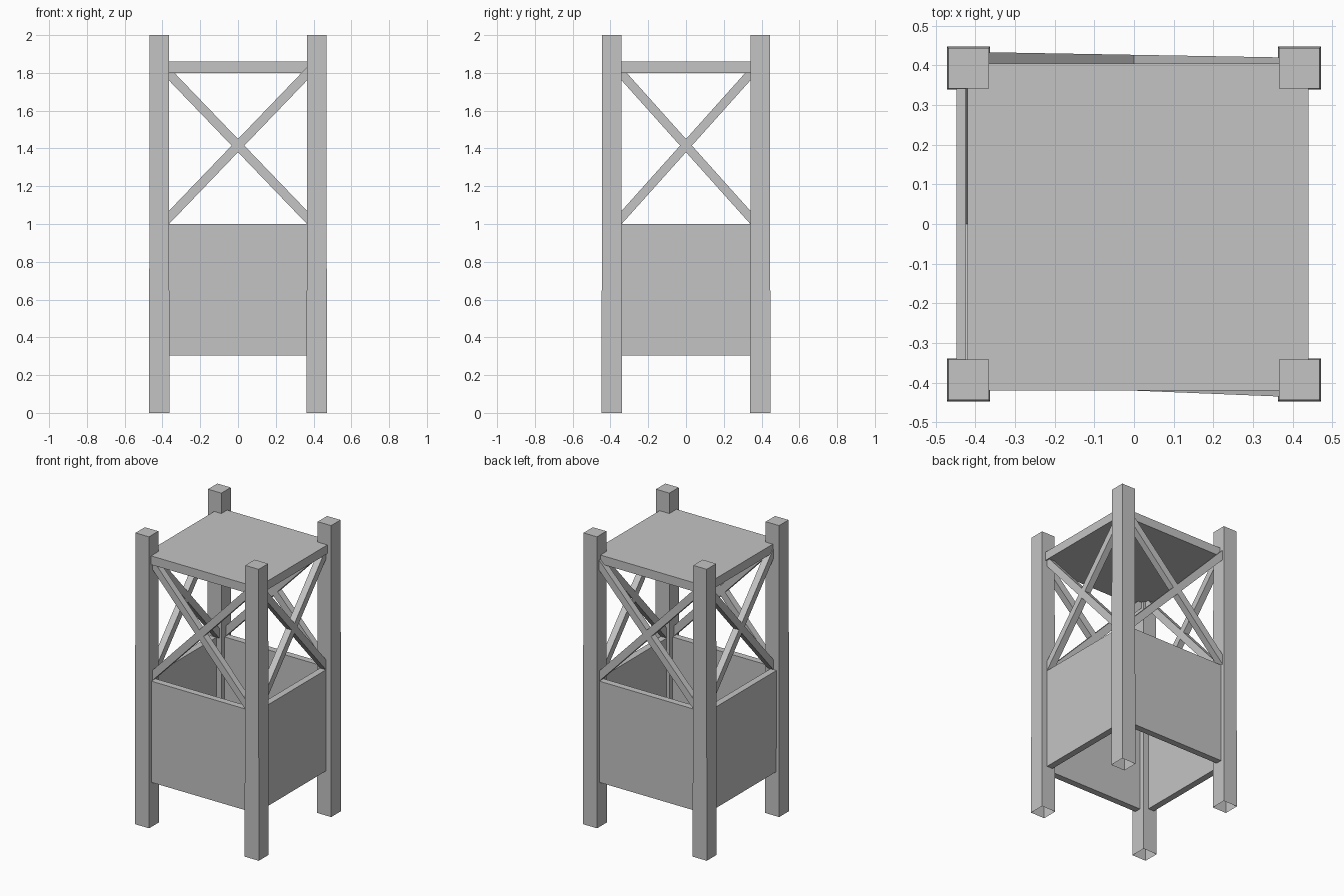
import bpy, bmesh, math
from mathutils import Vector

cube = bpy.data.objects.get("Cube")
if cube:
    bpy.data.objects.remove(cube, do_unlink=True)

grey = bpy.data.materials.new("plain_grey")
grey.use_nodes = True
COLOR = (0.55, 0.55, 0.55, 1)
grey.diffuse_color = COLOR
grey.node_tree.nodes["Principled BSDF"].inputs["Base Color"].default_value = COLOR


def hexahedron(name, lower, upper, open_bottom=False):
    """Solid between two matching four-point loops."""
    bm = bmesh.new()
    a = [bm.verts.new(p) for p in lower]
    b = [bm.verts.new(p) for p in upper]
    bm.faces.new(b)
    bottom = bm.faces.new(a[::-1])
    for i in range(4):
        j = (i + 1) % 4
        bm.faces.new((a[i], a[j], b[j], b[i]))
    bmesh.ops.recalc_face_normals(bm, faces=bm.faces[:])
    if open_bottom:
        bmesh.ops.delete(bm, geom=[bottom], context='FACES_ONLY')
    mesh = bpy.data.meshes.new(name)
    bm.to_mesh(mesh)
    bm.free()
    mesh.materials.append(grey)
    obj = bpy.data.objects.new(name, mesh)
    bpy.context.collection.objects.link(obj)
    return obj


def rect(x0, x1, y0, y1, z):
    return [(x0, y0, z), (x1, y0, z), (x1, y1, z), (x0, y1, z)]


def box(name, x0, x1, y0, y1, z0, z1):
    return hexahedron(name, rect(x0, x1, y0, y1, z0), rect(x0, x1, y0, y1, z1))


def brace(name, start, end, outward, height=0.07, depth=0.045):
    """Diagonal bar whose ends are cut upright against the posts."""
    inward = -Vector(outward) * depth
    up = Vector((0, 0, height / 2))

    def end_loop(p):
        p = Vector(p)
        return [p - up, p + up, p + up + inward, p - up + inward]
    return hexahedron(name, end_loop(start), end_loop(end))


# Corner posts, slightly wider at the open foot
for side, sx in (("right", -1), ("left", 1)):
    for face, sy in (("front", -1), ("back", 1)):
        cx, cy = sx * 0.417, sy * 0.393
        t, f = 0.051, 0.054
        hexahedron(f"{face}_{side}_post",
                   rect(cx - f, cx + f, cy - f, cy + f, 0),
                   rect(cx - t, cx + t, cy - t, cy + t, 2), open_bottom=True)

# Lower enclosure, open above and below
Z0, Z1, T = 0.305, 1.0, 0.045
box("front_panel", -0.38, 0.38, -0.42, -0.42 + T, Z0, Z1)
box("back_panel", -0.38, 0.38, 0.42 - T, 0.42, Z0, Z1)
box("right_panel", -0.448, -0.448 + T, -0.36, 0.36, Z0, Z1)
box("left_panel", 0.43 - T, 0.43, -0.36, 0.36, Z0, Z1)

# Roof slab
box("roof", -0.42, 0.44, -0.42, 0.405, 1.80, 1.86)

# Crossed braces; the front and back pairs lean slightly out of line
LOW, HIGH = 1.03, 1.80
for label, flip in (("rising", False), ("falling", True)):
    za, zb = (HIGH, LOW) if flip else (LOW, HIGH)
    brace(f"front_{label}_brace", (-0.37, -0.405, za), (0.37, -0.435, zb), (0, -1, 0))
    brace(f"back_{label}_brace", (-0.37, 0.433, za), (0.37, 0.42, zb), (0, 1, 0))
    brace(f"right_{label}_brace", (-0.425, -0.345, za), (-0.425, 0.345, zb), (-1, 0, 0))
    brace(f"left_{label}_brace", (0.43, -0.345, za), (0.43, 0.345, zb), (1, 0, 0))
